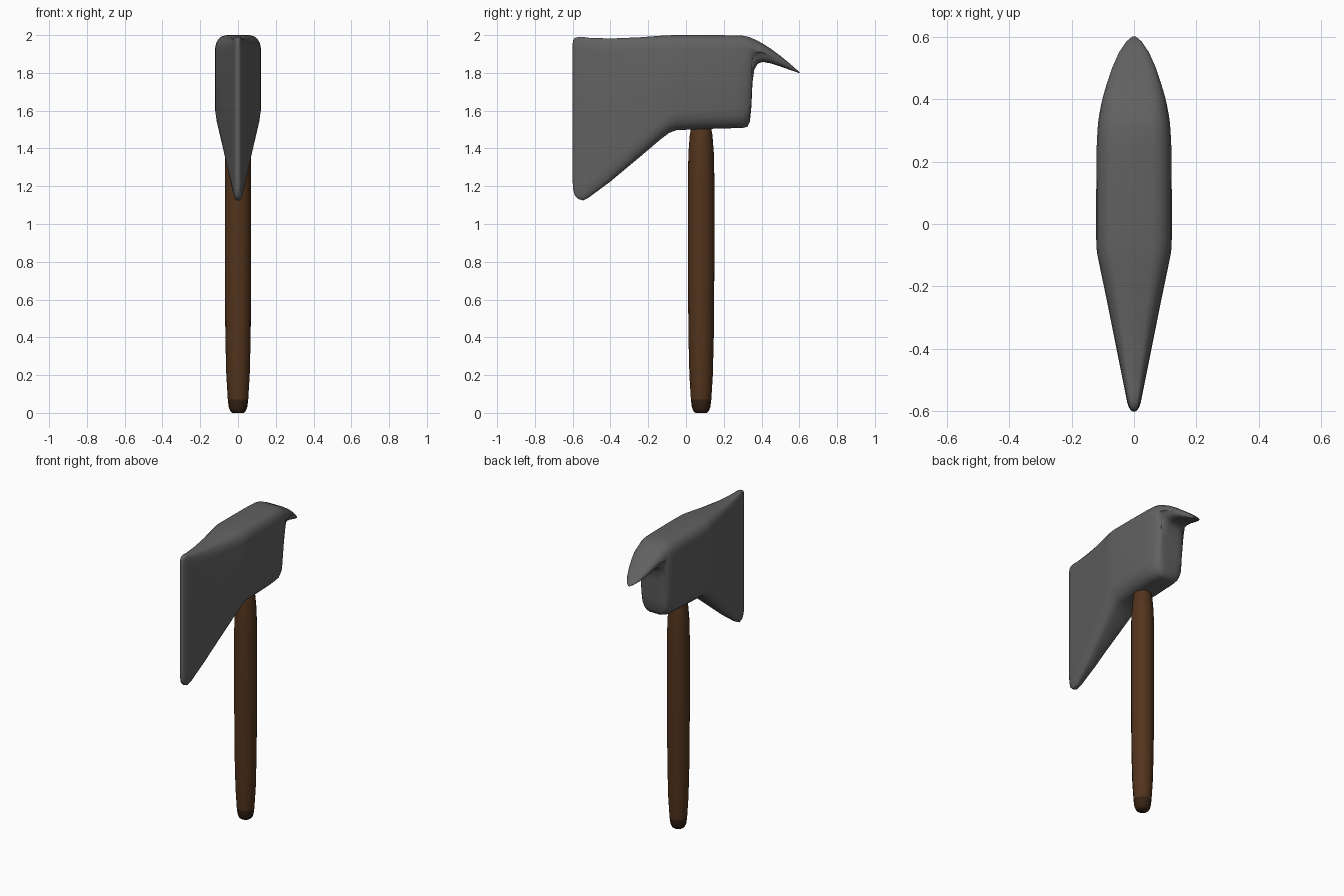
import bpy, bmesh, math


def material(name, rgb):
    m = bpy.data.materials.new(name)
    m.diffuse_color = (*rgb, 1)
    return m


def loft(name, rings, mats, mat_of=lambda i: 0, angle=40):
    """Skin a list of closed rings with equal point counts and cap both ends."""
    bm = bmesh.new()
    loops = [[bm.verts.new(p) for p in ring] for ring in rings]
    n = len(loops[0])
    for i, (a, b) in enumerate(zip(loops, loops[1:])):
        for j in range(n):
            k = (j + 1) % n
            bm.faces.new((a[j], a[k], b[k], b[j])).material_index = mat_of(i)
    bm.faces.new(loops[0]).material_index = mat_of(0)
    bm.faces.new(loops[-1]).material_index = mat_of(len(rings) - 2)
    bmesh.ops.recalc_face_normals(bm, faces=bm.faces)
    me = bpy.data.meshes.new(name)
    bm.to_mesh(me)
    bm.free()
    ob = bpy.data.objects.new(name, me)
    bpy.context.collection.objects.link(ob)
    for m in mats:
        me.materials.append(m)
    bpy.ops.object.select_all(action='DESELECT')
    ob.select_set(True)
    bpy.context.view_layer.objects.active = ob
    bpy.ops.object.shade_smooth_by_angle(angle=math.radians(angle))
    return ob


def section(y, zb, zt, wt, wb, steps=4):
    """Rounded cross-section of the head at y, with top and bottom half widths."""
    h = zt - zb
    rt, rb = min(0.07, h * 0.48), min(0.1, h * 0.48)
    right = []
    for i in range(steps + 1):
        a = math.pi / 2 * i / steps
        right.append((wb * (0.4 + 0.6 * math.sin(a)), zb + rb * (1 - math.cos(a))))
    for i in range(steps + 1):
        a = math.pi / 2 * i / steps
        right.append((wt * (0.5 + 0.5 * math.cos(a)), zt - rt * (1 - math.sin(a))))
    return [(x, y, z) for x, z in right] + [(-x, y, z) for x, z in reversed(right)]


steel = material("steel", (0.12, 0.12, 0.12))
wood = material("wood", (0.085, 0.034, 0.012))
dark_wood = material("dark_wood", (0.035, 0.016, 0.007))

# Head: blade wedge, body and curved rear spike (y, bottom, top, top half width, bottom half width)
stations = [
    (-0.600, 1.22, 1.955, 0.004, 0.004),
    (-0.597, 1.18, 1.975, 0.010, 0.010),
    (-0.588, 1.15, 1.985, 0.016, 0.016),
    (-0.570, 1.132, 1.99, 0.022, 0.022),
    (-0.545, 1.125, 1.99, 0.027, 0.027),
    (-0.515, 1.14, 1.986, 0.033, 0.033),
    (-0.400, 1.225, 1.982, 0.056, 0.056),
    (-0.250, 1.35, 1.988, 0.086, 0.086),
    (-0.130, 1.452, 1.997, 0.111, 0.111),
    (-0.090, 1.482, 1.999, 0.119, 0.118),
    (-0.050, 1.497, 2.0, 0.121, 0.120),
    (0.100, 1.503, 2.0, 0.121, 0.121),
    (0.240, 1.507, 1.999, 0.120, 0.118),
    (0.300, 1.508, 1.997, 0.117, 0.108),
    (0.325, 1.515, 1.992, 0.115, 0.098),
    (0.338, 1.54, 1.988, 0.113, 0.088),
    (0.346, 1.62, 1.985, 0.112, 0.082),
    (0.352, 1.75, 1.982, 0.111, 0.085),
    (0.362, 1.82, 1.978, 0.109, 0.092),
    (0.380, 1.848, 1.969, 0.106, 0.096),
    (0.405, 1.858, 1.956, 0.100, 0.095),
    (0.450, 1.850, 1.927, 0.087, 0.085),
    (0.500, 1.834, 1.890, 0.070, 0.070),
    (0.550, 1.816, 1.849, 0.048, 0.048),
    (0.585, 1.804, 1.818, 0.024, 0.024),
    (0.600, 1.798, 1.804, 0.006, 0.006),
]
loft("axe_head", [section(*s) for s in stations], [steel], angle=60)

# Handle: lathed shaft with a darker rounded butt (z, radius)
profile = [(0, 0.030), (0.008, 0.040), (0.03, 0.049), (0.07, 0.054), (0.2, 0.062),
           (0.4, 0.067), (0.75, 0.070), (1.25, 0.070), (1.38, 0.067),
           (1.47, 0.060), (1.51, 0.053), (1.54, 0.042)]
SIDES = 16
rings = [[(r * math.cos(2 * math.pi * j / SIDES), 0.08 + r * math.sin(2 * math.pi * j / SIDES), z)
          for j in range(SIDES)] for z, r in profile]
loft("handle", rings, [wood, dark_wood], lambda i: 1 if i < 3 else 0)
